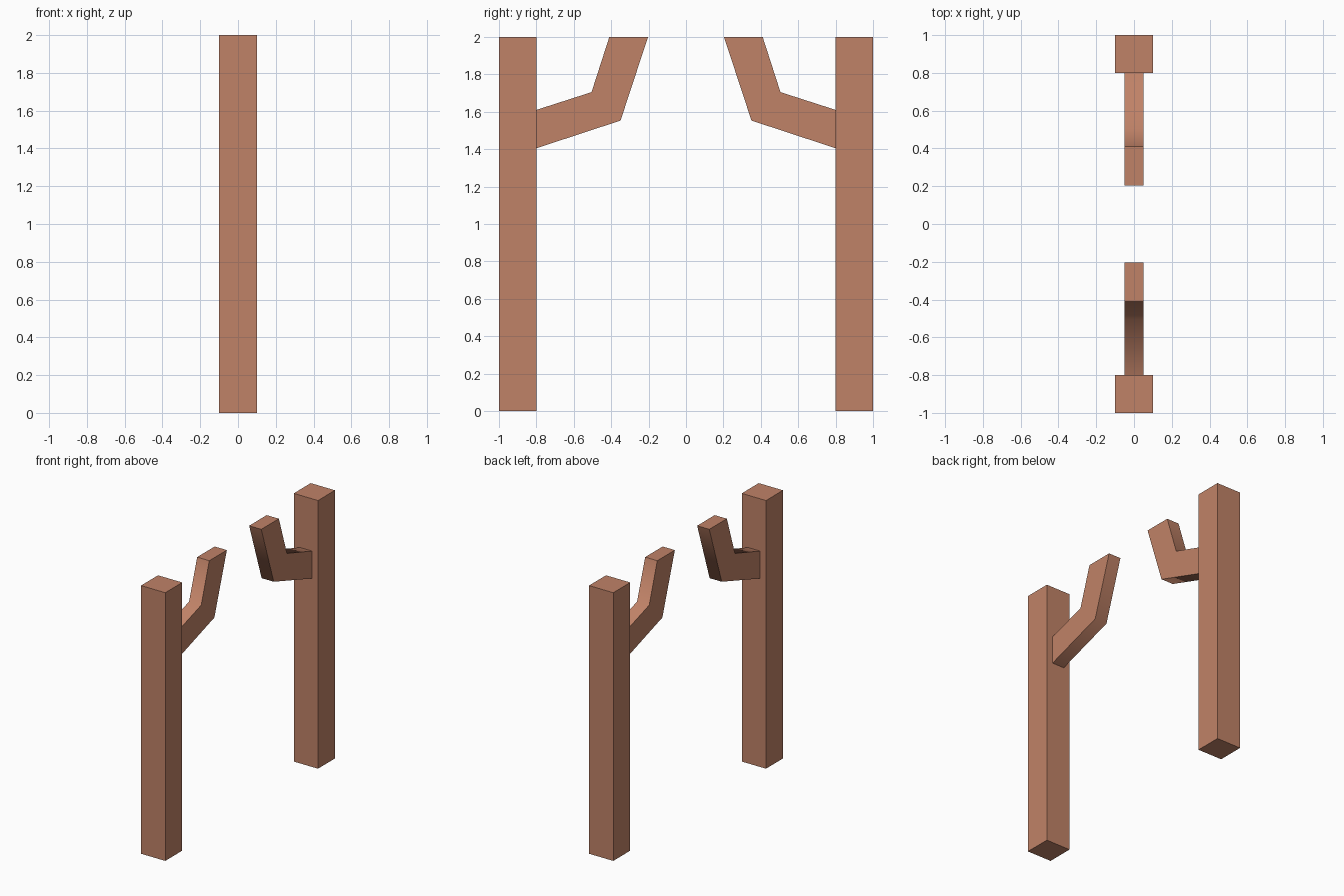
import bpy
import bmesh
import math

if "Cube" in bpy.data.objects:
    bpy.data.objects.remove(bpy.data.objects["Cube"])

wood = bpy.data.materials.new("brown_wood")
wood.diffuse_color = (0.53, 0.225, 0.137, 1.0)
wood.use_nodes = True
wood.node_tree.nodes["Principled BSDF"].inputs["Base Color"].default_value = wood.diffuse_color


def extrude_profile(name, profile, half_width, smooth_angle=None):
    """Extrude a closed (y, z) profile along x, centred on x = 0."""
    bm = bmesh.new()
    face = bm.faces.new([bm.verts.new((-half_width, y, z)) for y, z in profile])
    result = bmesh.ops.extrude_face_region(bm, geom=[face])
    verts = [g for g in result["geom"] if isinstance(g, bmesh.types.BMVert)]
    bmesh.ops.translate(bm, verts=verts, vec=(2 * half_width, 0, 0))
    bmesh.ops.recalc_face_normals(bm, faces=bm.faces[:])
    mesh = bpy.data.meshes.new(name)
    bm.to_mesh(mesh)
    bm.free()
    mesh.materials.append(wood)
    obj = bpy.data.objects.new(name, mesh)
    bpy.context.collection.objects.link(obj)
    if smooth_angle is not None:
        bpy.ops.object.select_all(action='DESELECT')
        obj.select_set(True)
        bpy.context.view_layer.objects.active = obj
        bpy.ops.object.shade_smooth_by_angle(angle=smooth_angle)
    return obj


post = [(0.8, 0.0), (1.0, 0.0), (1.0, 2.0), (0.8, 2.0)]
arm = [(0.8, 1.405), (0.35, 1.553), (0.203, 2.0),
       (0.41, 2.0), (0.505, 1.705), (0.8, 1.61)]

# Same post and bent arm on both ends, mirrored in y
for side, s in (("front", -1), ("back", 1)):
    extrude_profile(side + "_post", [(s * y, z) for y, z in post], 0.1)
    # The bend is shaded smooth, all other edges stay sharp
    extrude_profile(side + "_bent_arm", [(s * y, z) for y, z in arm], 0.05,
                    math.radians(60))
